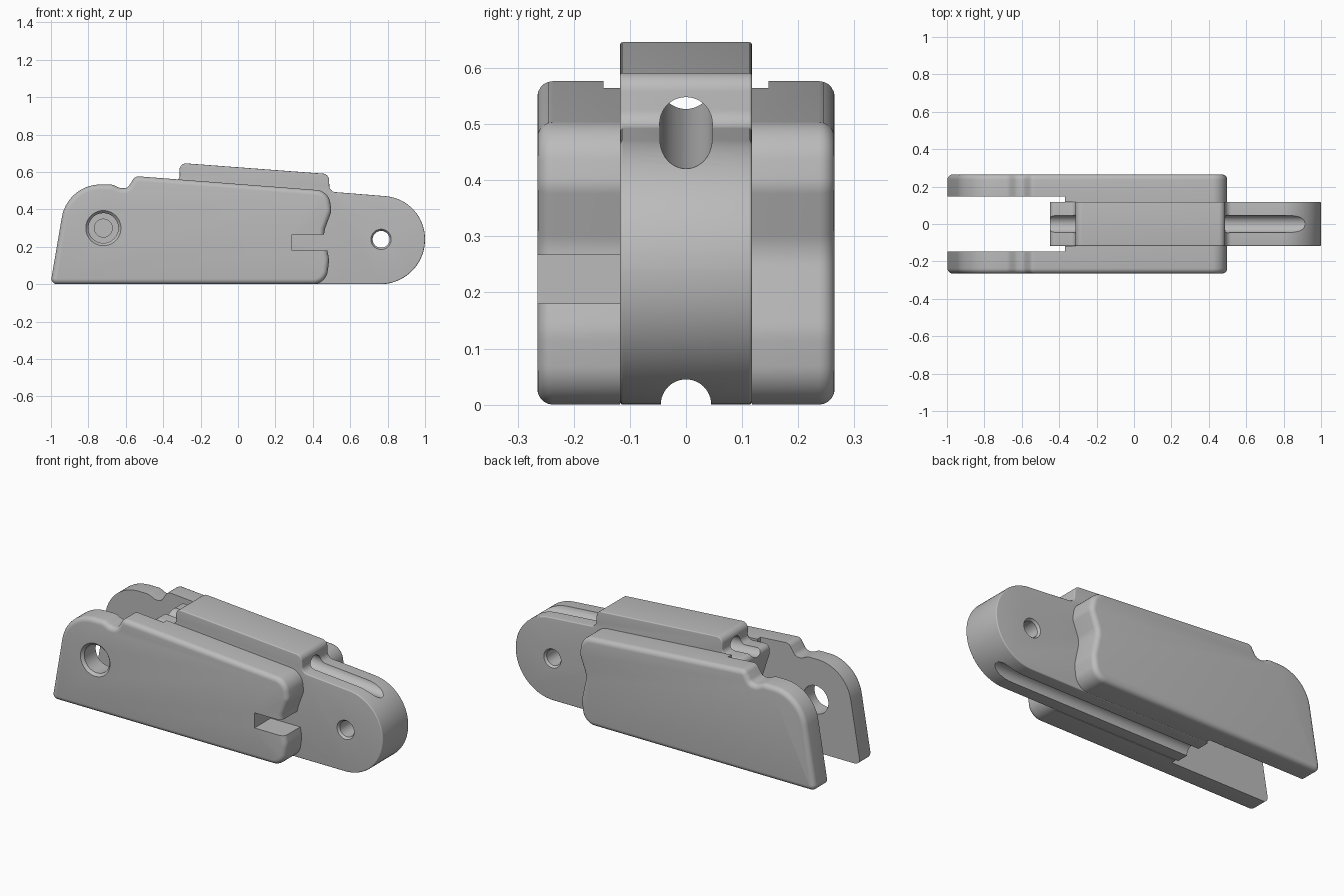
import bpy, bmesh, math
from mathutils import Vector, Matrix

default = bpy.data.objects.get("Cube")
if default:
    bpy.data.objects.remove(default, do_unlink=True)

grey = bpy.data.materials.new("plain grey")
grey.use_nodes = True
grey.diffuse_color = (0.5, 0.5, 0.5, 1)
grey.node_tree.nodes["Principled BSDF"].inputs["Base Color"].default_value = (0.5, 0.5, 0.5, 1)


def rounded(corners):
    """Replace each (x, z, radius) corner by an arc tangent to its two sides."""
    out = []
    for i, (x, z, r) in enumerate(corners):
        p = Vector((x, z))
        a = (Vector(corners[i - 1][:2]) - p).normalized()
        b = (Vector(corners[(i + 1) % len(corners)][:2]) - p).normalized()
        half = a.angle(b) / 2
        if r == 0 or half > 1.56:
            out.append(p)
            continue
        centre = p + (a + b).normalized() * (r / math.sin(half))
        start = p + a * (r / math.tan(half)) - centre
        end = p + b * (r / math.tan(half)) - centre
        turn = math.atan2(start.x * end.y - start.y * end.x, start.dot(end))
        steps = max(3, int(abs(turn) / 0.09))
        for k in range(steps + 1):
            t = turn * k / steps
            c, s = math.cos(t), math.sin(t)
            out.append(centre + Vector((c * start.x - s * start.y, s * start.x + c * start.y)))
    return out


def make_object(name, bm):
    bmesh.ops.recalc_face_normals(bm, faces=bm.faces)
    mesh = bpy.data.meshes.new(name)
    bm.to_mesh(mesh)
    bm.free()
    mesh.materials.append(grey)
    obj = bpy.data.objects.new(name, mesh)
    bpy.context.collection.objects.link(obj)
    return obj


def prism(name, outline, y0, y1, fillet, both=False):
    """Extrude an outline from y0 to y1 and round the rim at y1 (and y0)."""
    bm = bmesh.new()
    base = bm.faces.new([bm.verts.new((p.x, y0, p.y)) for p in outline])
    top = bmesh.ops.extrude_face_region(bm, geom=[base], use_keep_orig=True)
    verts = [v for v in top["geom"] if isinstance(v, bmesh.types.BMVert)]
    bmesh.ops.translate(bm, verts=verts, vec=(0, y1 - y0, 0))
    levels = (y0, y1) if both else (y1,)
    rim = [e for e in bm.edges
           if any(all(abs(v.co.y - y) < 1e-5 for v in e.verts) for y in levels)]
    bmesh.ops.bevel(bm, geom=rim, offset=fillet, segments=5, profile=0.5,
                    affect='EDGES', clamp_overlap=False)
    return make_object(name, bm)


def rod(start, end, r0, r1):
    """Cylinder or cone cutter between two points."""
    a, b = Vector(start), Vector(end)
    bm = bmesh.new()
    turn = (b - a).to_track_quat('Z', 'Y').to_matrix().to_4x4()
    bmesh.ops.create_cone(bm, cap_ends=True, segments=48, radius1=r0, radius2=r1,
                          depth=(b - a).length,
                          matrix=Matrix.Translation((a + b) / 2) @ turn)
    return make_object("cutter", bm)


def box(low, high):
    lo, hi = Vector(low), Vector(high)
    bm = bmesh.new()
    bmesh.ops.create_cube(bm, size=1, matrix=Matrix.Translation((lo + hi) / 2)
                          @ Matrix.Diagonal((*(hi - lo), 1)))
    return make_object("cutter", bm)


def finish(obj, cutters):
    """Subtract the cutters, then shade smooth with sharp edges kept."""
    bpy.ops.object.select_all(action='DESELECT')
    bpy.context.view_layer.objects.active = obj
    obj.select_set(True)
    for cutter in cutters:
        cutter.hide_render = True
        mod = obj.modifiers.new("cut", 'BOOLEAN')
        mod.operation, mod.solver, mod.object = 'DIFFERENCE', 'EXACT', cutter
        bpy.ops.object.modifier_apply(modifier=mod.name)
        bpy.data.objects.remove(cutter, do_unlink=True)
    bpy.ops.object.shade_smooth_by_angle(angle=math.radians(32))


INNER, RECESS, OUTER = 0.118, 0.147, 0.265
PIVOT = (-0.72, 0.30)

# Side plate outline, anticlockwise from the lower left
plate_outline = rounded([
    (-1.003, 0, 0.03), (0.47, 0, 0.08), (0.488, 0.13, 0.1), (0.457, 0.275, 0.1),
    (0.5, 0.39, 0.06), (0.484, 0.499, 0.08), (-0.55, 0.578, 0.035),
    (-0.59, 0.514, 0.035), (-0.63, 0.513, 0.05), (-0.67, 0.533, 0.06),
    (-0.912, 0.533, 0.21)])

for name, side in (("front_side_plate", -1), ("back_side_plate", 1)):
    plate = prism(name, plate_outline, side * INNER, side * OUTER, 0.028)
    # Wider fork opening at the pivot end
    cuts = [box((-1.2, min(0, side * RECESS), -0.1), (-0.37, max(0, side * RECESS), 0.8))]
    if side < 0:
        # Pivot bore with eased mouth, and the end slot
        cuts += [rod((PIVOT[0], -0.4, PIVOT[1]), (PIVOT[0], 0, PIVOT[1]), 0.08, 0.08),
                 rod((PIVOT[0], -0.28, PIVOT[1]), (PIVOT[0], -0.25, PIVOT[1]), 0.108, 0.08),
                 box((0.29, -0.4, 0.18), (0.6, 0, 0.267))]
    else:
        # Blind pivot socket
        cuts += [rod((PIVOT[0], 0, PIVOT[1]), (PIVOT[0], 0.22, PIVOT[1]), 0.048, 0.048)]
    finish(plate, cuts)

# Centre bar with round tongue, raised back and hollowed rear end
bar = prism("centre_bar", rounded([
    (-0.384, 0, 0), (1, 0, 0.24), (1, 0.454, 0.23), (0.49, 0.495, 0.035),
    (0.485, 0.589, 0.035), (-0.315, 0.649, 0.035), (-0.31, 0.55, 0.03),
    (-0.45, 0.56, 0.03), (-0.45, 0.5, 0), (-0.384, 0.3, 0.3)]),
    -INNER, INNER, 0.006, both=True)


def axis(x):
    return (x, 0, 0.5 - 0.078 * (x - 0.5))


bar_cuts = [
    rod(axis(-0.7), axis(1.2), 0.047, 0.047),            # sloping cord tunnel
    rod((-0.7, 0, 0), (1.2, 0, 0), 0.045, 0.045),        # underside groove
    rod((0.765, -0.3, 0.24), (0.765, 0.3, 0.24), 0.045, 0.045)]  # tongue pin hole
for s in (-1, 1):
    bar_cuts.append(rod((0.765, s * 0.13, 0.24), (0.765, s * 0.105, 0.24), 0.063, 0.045))
finish(bar, bar_cuts)
